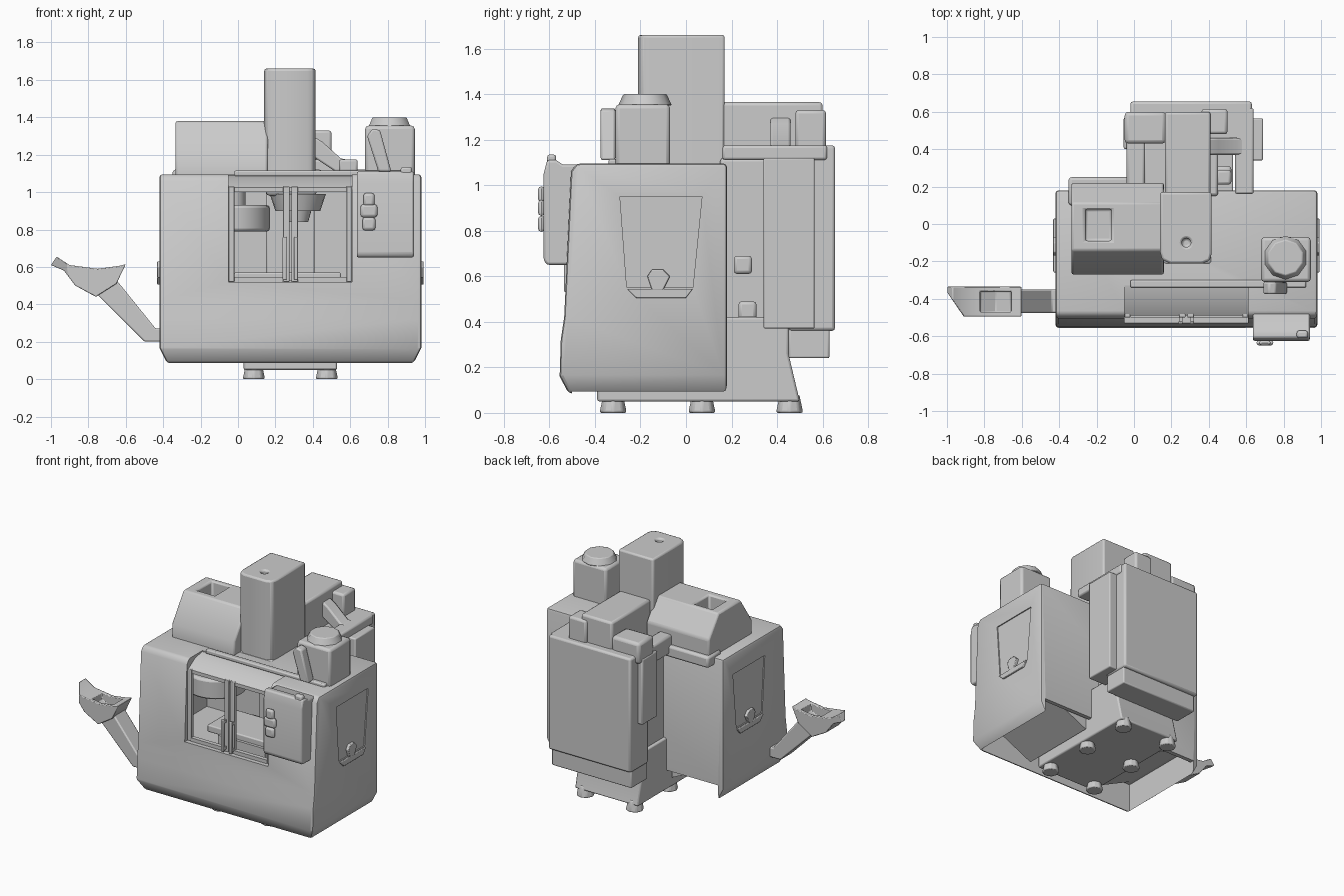
import bpy, bmesh, math
from mathutils import Vector


def finish(name, bm, bevel=0.0, segs=2):
    bmesh.ops.recalc_face_normals(bm, faces=bm.faces)
    me = bpy.data.meshes.new(name)
    bm.to_mesh(me)
    bm.free()
    ob = bpy.data.objects.new(name, me)
    bpy.context.collection.objects.link(ob)
    if bevel:
        add_bevel(ob, bevel, segs)
    return ob


def add_bevel(ob, width, segs=2):
    m = ob.modifiers.new("bevel", 'BEVEL')
    m.width, m.segments, m.limit_method = width, segs, 'ANGLE'
    m.angle_limit = math.radians(35)


def prism(name, axis, pts, a, b, bevel=0.0):
    """Extrude a profile along an axis: 'x' takes (y,z), 'y' takes (x,z), 'z' takes (x,y)."""
    put = {'x': lambda p, t: (t, p[0], p[1]),
           'y': lambda p, t: (p[0], t, p[1]),
           'z': lambda p, t: (p[0], p[1], t)}[axis]
    bm = bmesh.new()
    face = bm.faces.new([bm.verts.new(put(p, a)) for p in pts])
    new = bmesh.ops.extrude_face_region(bm, geom=[face])["geom"]
    off = Vector(put((0, 0), b - a))
    bmesh.ops.translate(bm, vec=off, verts=[v for v in new if isinstance(v, bmesh.types.BMVert)])
    return finish(name, bm, bevel)


def box(name, x0, x1, y0, y1, z0, z1, bevel=0.0):
    return prism(name, 'z', [(x0, y0), (x1, y0), (x1, y1), (x0, y1)], z0, z1, bevel)


def cyl(name, x, y, z0, z1, r0, r1=None, n=24, bevel=0.0):
    bm = bmesh.new()
    bmesh.ops.create_cone(bm, cap_ends=True, segments=n, radius1=r0,
                          radius2=r0 if r1 is None else r1, depth=z1 - z0)
    bmesh.ops.translate(bm, vec=(x, y, (z0 + z1) / 2), verts=bm.verts)
    return finish(name, bm, bevel)


def cut(ob, cutter):
    m = ob.modifiers.new("cut", 'BOOLEAN')
    m.operation, m.object, m.solver = 'DIFFERENCE', cutter, 'EXACT'
    bpy.context.view_layer.objects.active = ob
    for name in [mod.name for mod in ob.modifiers]:
        bpy.ops.object.modifier_apply(modifier=name)
    bpy.data.objects.remove(cutter)


# Enclosure: side profile run across the width, bottom corners clipped
shell = prism("enclosure", 'x', [(-0.515, 0.085), (-0.555, 0.16), (-0.55, 0.32), (-0.535, 0.42),
                                 (-0.505, 1.06), (-0.48, 1.095), (0.18, 1.095), (0.18, 0.085)],
              -0.42, 0.98)
for s in (-1, 1):
    X = lambda d: 0.28 + s * d
    cut(shell, prism("corner_cutter", 'y', [(X(0.64), 0.05), (X(0.72), 0.05), (X(0.72), 0.2), (X(0.702), 0.17)],
                     -0.7, 0.3))
add_bevel(shell, 0.016)
# Shallow side panels
for s in (-1, 1):
    X = lambda d: 0.28 + s * d
    cut(shell, prism("panel_cutter", 'x', [(-0.26, 0.55), (0.03, 0.55), (0.07, 0.95), (-0.29, 0.95)],
                     X(0.692), X(0.72)))
# Working chamber, front opening through the roof edge, open underside and low rear gap
cut(shell, box("chamber_cutter", -0.33, 0.66, -0.46, 0.12, 0.45, 1.04))
cut(shell, box("opening_cutter", -0.05, 0.61, -0.6, -0.33, 0.52, 1.2))
cut(shell, box("underside_cutter", -0.38, 0.94, -0.50, 0.15, 0.0, 0.3))
cut(shell, box("rear_gap_cutter", -0.38, 0.94, 0.1, 0.25, 0.0, 0.19))

# Sloped trays in the underside
for s in (-1, 1):
    prism("chip_tray", 'y', [(0.28 + s * 0.26, 0.12), (0.28 + s * 0.26, 0.3), (0.28 + s * 0.64, 0.3)], -0.46, 0.13)

# Side latches with ledge
for s in (-1, 1):
    a, b = 0.28 + s * 0.68, 0.28 + s * 0.712
    prism("side_ledge", 'x', [(-0.22, 0.505), (0.0, 0.505), (0.03, 0.545), (-0.26, 0.545)], a, b, 0.004)
    prism("side_latch", 'x', [(-0.15, 0.54), (-0.10, 0.54), (-0.07, 0.60), (-0.10, 0.63), (-0.15, 0.63),
                              (-0.17, 0.6)], a, b, 0.004)

# Sloped hood above the doors and roof rail
prism("door_hood", 'x', [(-0.32, 1.09), (-0.41, 1.075), (-0.49, 1.025), (-0.49, 1.0), (-0.42, 1.04),
                         (-0.32, 1.05)], -0.05, 0.61)
box("roof_rail", -0.02, 0.92, -0.34, -0.30, 1.085, 1.115, 0.008)

# Sliding doors: frames and handles, mirrored about the meeting line
for s in (-1, 1):
    X = lambda d: 0.28 + s * d
    for w, (d0, d1) in (("inner", (0.005, 0.04)), ("outer", (0.30, 0.33))):
        box(f"door_{w}_stile", *sorted((X(d0), X(d1))), -0.50, -0.47, 0.52, 1.03, 0.004)
    box("door_bottom_rail", *sorted((X(0.04), X(0.30))), -0.50, -0.47, 0.52, 0.545)
    box("door_handle", *sorted((X(0.02), X(0.042))), -0.535, -0.52, 0.53, 0.76, 0.005)
    for z in (0.54, 0.73):
        box("handle_mount", *sorted((X(0.022), X(0.04))), -0.53, -0.49, z, z + 0.02)

# Inside the chamber: tool carousel, spindle, table
cyl("tool_carousel", -0.03, -0.2, 0.79, 0.93, 0.2, n=32, bevel=0.015)
cyl("carousel_hub", -0.03, -0.2, 0.93, 1.05, 0.07)
box("spindle_head", 0.15, 0.42, -0.22, 0.13, 0.98, 1.1, 0.02)
cyl("spindle_collar", 0.32, -0.12, 0.90, 0.99, 0.12, 0.15)
cyl("spindle_nose", 0.32, -0.12, 0.84, 0.91, 0.055, 0.075)
box("inner_column", 0.15, 0.41, 0.02, 0.13, 0.45, 1.05, 0.01)
box("work_table", -0.02, 0.55, -0.32, -0.02, 0.52, 0.57, 0.008)
box("table_saddle", 0.08, 0.45, -0.34, 0.05, 0.44, 0.53)

# Head cover with lifting-eye hole
head = prism("head_cover", 'z', [(0.14, -0.15), (0.15, -0.19), (0.19, -0.21), (0.37, -0.21), (0.405, -0.195),
                                 (0.415, -0.16), (0.415, 0.17), (0.14, 0.17)], 1.06, 1.66)
cut(head, cyl("eye_cutter", 0.28, -0.1, 1.61, 1.7, 0.024, n=16))
add_bevel(head, 0.012)

# Left roof cover, sloped front and back with an opening on top
cover = prism("roof_cover", 'x', [(-0.27, 1.07), (-0.27, 1.19), (-0.14, 1.38), (0.11, 1.38), (0.22, 1.23),
                                  (0.22, 1.07)], -0.335, 0.16)
cut(cover, box("vent_cutter", -0.26, -0.12, -0.09, 0.08, 1.22, 1.5))
add_bevel(cover, 0.012)
box("roof_cover_base", -0.35, 0.02, 0.1, 0.25, 1.04, 1.12, 0.015)

# Right roof box, cap and leaning lamp arm
box("roof_tank", 0.68, 0.945, -0.31, -0.07, 1.07, 1.355, 0.018)
cyl("tank_cap", 0.81, -0.18, 1.35, 1.4, 0.118, 0.095, n=10, bevel=0.005)
prism("lamp_arm", 'y', [(0.75, 1.11), (0.82, 1.11), (0.76, 1.33), (0.72, 1.34), (0.69, 1.30)], -0.375, -0.31, 0.01)

# Control panel with knobs
prism("control_panel", 'x', [(-0.625, 0.67), (-0.61, 0.65), (-0.51, 0.65), (-0.45, 0.9), (-0.3, 1.09),
                             (-0.54, 1.09), (-0.57, 1.11), (-0.61, 1.11), (-0.625, 1.05)], 0.635, 0.94, 0.01)
for z, w in ((0.83, 0.035), (0.90, 0.045), (0.96, 0.03)):
    box("panel_knob", 0.70 - w, 0.70 + w, -0.65, -0.62, z - 0.035, z + 0.035, 0.02)
box("panel_corner_lamp", 0.87, 0.93, -0.61, -0.57, 1.08, 1.135, 0.012)

# Chip conveyor: rising arm and open discharge head with a skewed lip
prism("conveyor_arm", 'y', [(-0.40, 0.20), (-0.50, 0.20), (-0.76, 0.46), (-0.65, 0.53), (-0.44, 0.27),
                            (-0.40, 0.27)], -0.475, -0.35, 0.008)
discharge = prism("conveyor_head", 'y', [(-0.76, 0.44), (-0.87, 0.50), (-0.93, 0.58), (-1.0, 0.61), (-0.97, 0.655),
                                         (-0.90, 0.61), (-0.75, 0.59), (-0.64, 0.605), (-0.60, 0.615),
                                         (-0.65, 0.51)], -0.495, -0.335)
cut(discharge, prism("hopper_cutter", 'y', [(-0.74, 0.51), (-0.82, 0.55), (-0.83, 0.68), (-0.65, 0.68),
                                            (-0.66, 0.55)], -0.47, -0.36))
cut(discharge, prism("lip_cutter", 'z', [(-1.02, -0.335), (-0.90, -0.51), (-1.02, -0.51)], 0.4, 0.8))
add_bevel(discharge, 0.005)

# Machine base, rear column and feet
prism("machine_base", 'x', [(-0.39, 0.05), (0.50, 0.05), (0.45, 0.26), (0.45, 0.42), (-0.30, 0.42),
                            (-0.39, 0.2)], 0.03, 0.53, 0.01)
box("rear_column", 0.05, 0.45, 0.15, 0.47, 0.3, 1.12, 0.015)
for x in (0.085, 0.475):
    for y in (-0.32, 0.07, 0.455):
        cyl("foot", x, y, 0.0, 0.08, 0.062, 0.045, n=8, bevel=0.01)
for y, z in ((0.25, 0.65), (0.27, 0.45)):
    box("column_fitting", 0.44, 0.52, y - 0.04, y + 0.04, z - 0.04, z + 0.04, 0.015)

# Rear column top and connecting covers
box("column_top_cover", 0.165, 0.41, 0.15, 0.60, 1.1, 1.365, 0.015)
box("top_motor_box", 0.36, 0.5, 0.48, 0.615, 1.15, 1.33, 0.015)
box("left_motor_box", -0.05, 0.17, 0.43, 0.60, 1.12, 1.27, 0.02)
box("left_duct", -0.04, 0.06, 0.2, 0.5, 1.06, 1.19, 0.015)
prism("cable_brace", 'y', [(0.40, 1.19), (0.40, 1.30), (0.45, 1.27), (0.55, 1.18), (0.63, 1.165), (0.63, 1.11),
                           (0.52, 1.11)], 0.37, 0.46, 0.01)
box("cable_rail", 0.54, 0.64, 0.16, 0.62, 1.11, 1.175, 0.012)

# Electrical cabinet, its lower section and side boxes
box("electrical_cabinet", -0.02, 0.63, 0.45, 0.655, 0.36, 1.175, 0.014)
box("cabinet_plinth", -0.01, 0.62, 0.45, 0.63, 0.24, 0.38, 0.008)
box("cabinet_side_box", 0.54, 0.69, 0.34, 0.565, 0.37, 1.12, 0.008)
box("left_side_box", -0.055, 0.06, 0.40, 0.57, 0.68, 1.15, 0.01)

# Smooth shading with sharp edges kept
for ob in bpy.context.scene.objects:
    ob.select_set(True)
bpy.context.view_layer.objects.active = shell
bpy.ops.object.shade_smooth_by_angle(angle=math.radians(35))
